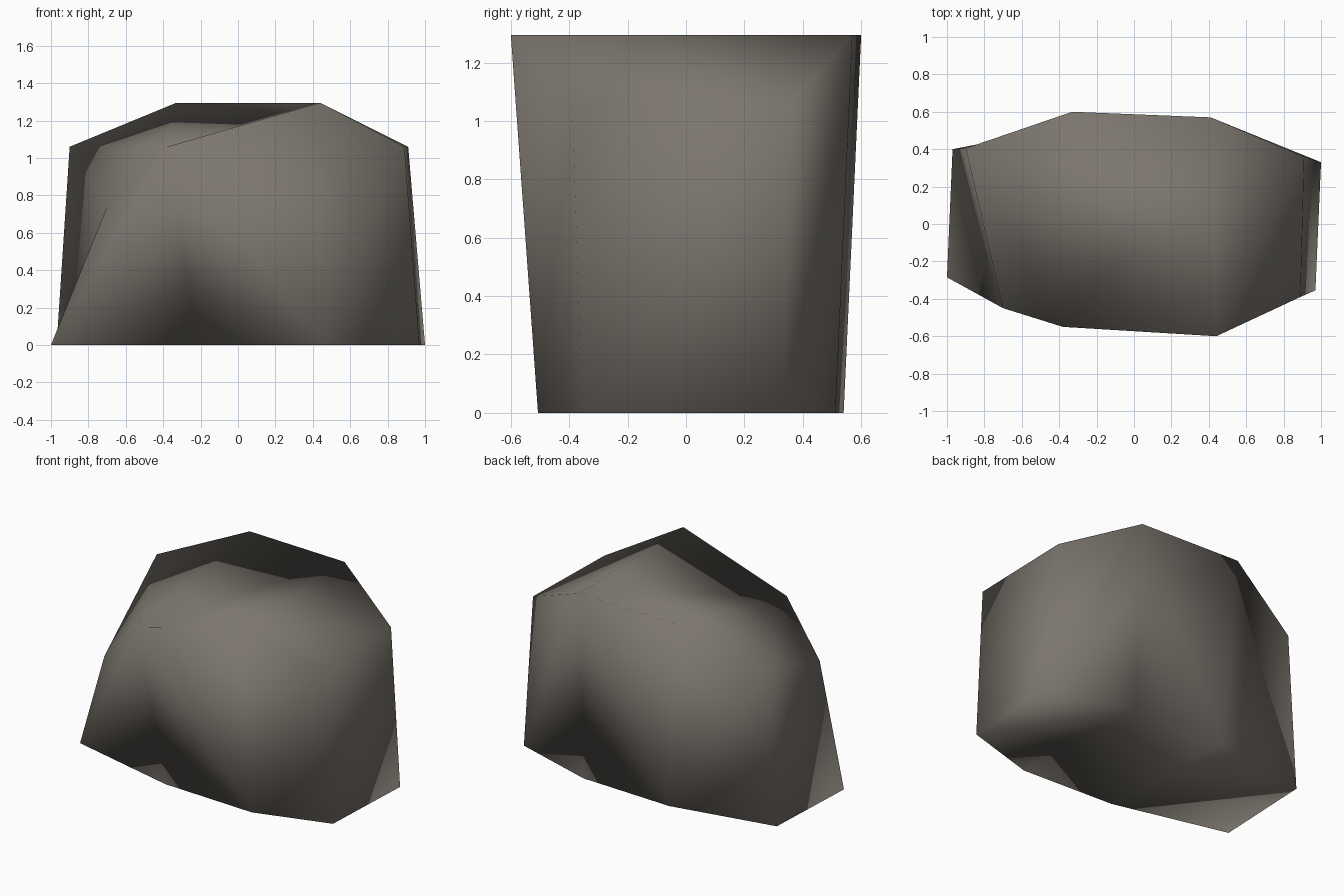
import bpy, bmesh
from mathutils import Vector

if "Cube" in bpy.data.objects:
    bpy.data.objects.remove(bpy.data.objects["Cube"])

# Columns of the rock from left to right: (bottom point, top point)
FRONT = [((-1.00, -0.285, 0), (-0.70, -0.45, 0.74)),
         ((-0.22, -0.475, 0), (-0.38, -0.55, 1.06)),
         ((0.46, -0.507, 0), (0.44, -0.60, 1.295)),
         ((0.97, -0.355, 0), (0.89, -0.39, 1.06))]
BACK = [((-0.97, 0.40, 0), (-0.90, 0.405, 1.06)),
        ((-0.25, 0.54, 0), (-0.33, 0.60, 1.295)),
        ((0.42, 0.512, 0), (0.41, 0.57, 1.295)),
        ((1.00, 0.33, 0), (0.91, 0.36, 1.06))]

# Fold direction of each quad between slices, in the order front, top, back,
# bottom: True folds from the first corner of the quad, False from the second
FOLDS = [(True, False, True, True),
         (False, True, False, False),
         (True, True, True, True)]

stone = bpy.data.materials.new("warm grey stone")
stone.diffuse_color = (0.20, 0.18, 0.155, 1)
stone.use_nodes = True
stone.node_tree.nodes["Principled BSDF"].inputs["Base Color"].default_value = stone.diffuse_color

bm = bmesh.new()


def folded_quad(a, b, c, d, first):
    """Two triangles, folded along a-c or along b-d."""
    for tri in ([(a, b, c), (a, c, d)] if first else [(a, b, d), (b, c, d)]):
        bm.faces.new(tri)


# Four-sided slices (front bottom, front top, back top, back bottom)
slices = []
for (fb, ft), (bb, bt) in zip(FRONT, BACK):
    slices.append([bm.verts.new(p) for p in (fb, ft, bt, bb)])

# Front, top, back and underside of the boulder
for a, b, folds in zip(slices, slices[1:], FOLDS):
    for i, first in enumerate(folds):
        j = (i + 1) % 4
        # first: a[i]-b[j], otherwise a[j]-b[i]
        folded_quad(a[i], a[j], b[j], b[i], first)

# Left end (hollow fold) and right end
folded_quad(*slices[0], False)
folded_quad(*slices[-1], True)

bmesh.ops.recalc_face_normals(bm, faces=bm.faces)
for f in bm.faces:
    f.smooth = True

# Soft shading: every triangle counts equally at a corner
bm.verts.index_update()
normals = [sum((f.normal for f in v.link_faces), Vector()).normalized()
           for v in bm.verts]

mesh = bpy.data.meshes.new("boulder")
bm.to_mesh(mesh)
bm.free()
mesh.normals_split_custom_set_from_vertices(normals)
mesh.materials.append(stone)
boulder = bpy.data.objects.new("boulder", mesh)
bpy.context.collection.objects.link(boulder)
